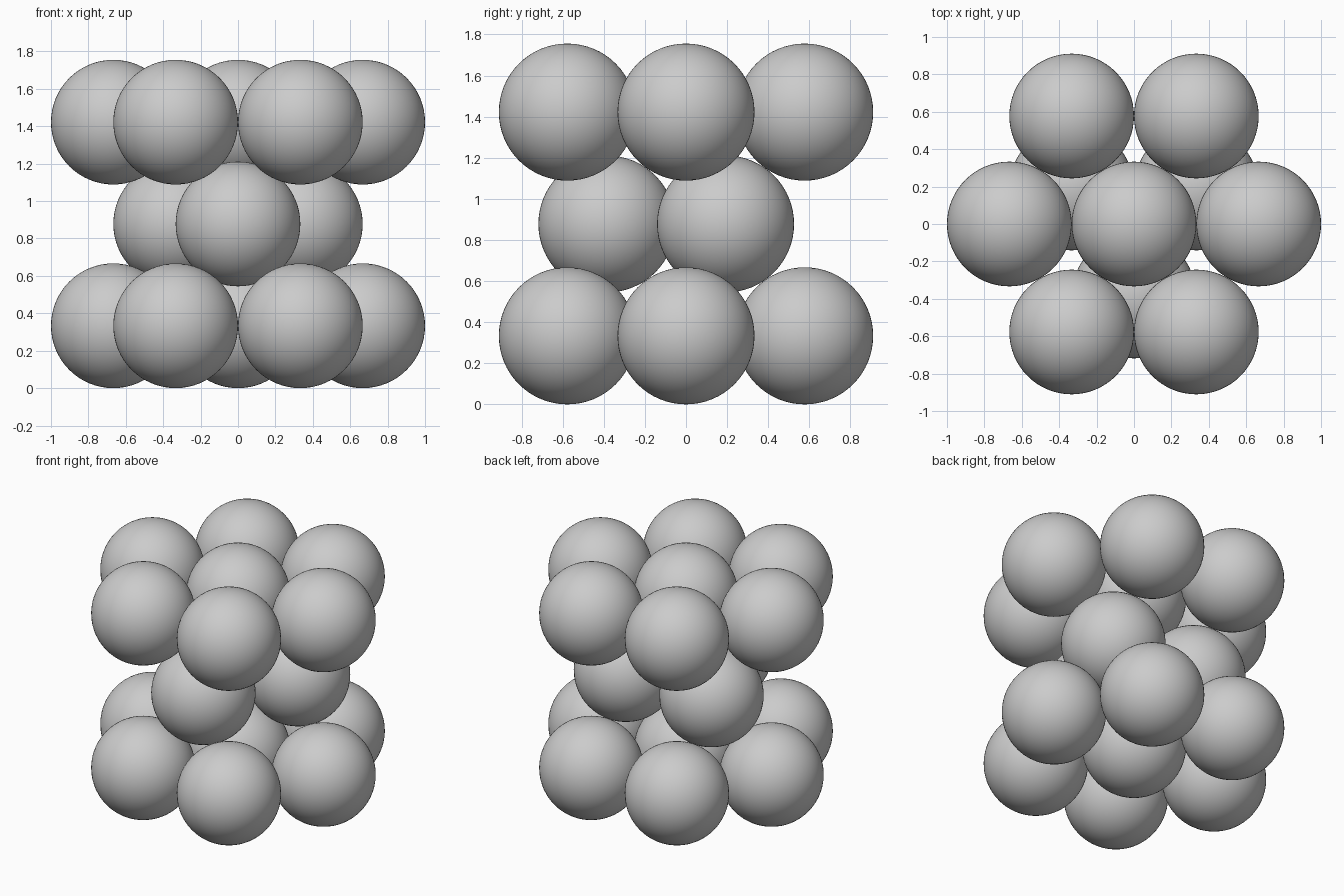
import bpy
from math import sin, cos, radians, sqrt

if "Cube" in bpy.data.objects:
    bpy.data.objects.remove(bpy.data.objects["Cube"])

R = 1 / 3                    # sphere radius
D = 2 * R                    # distance between touching centres
STEP = D * sqrt(2 / 3)       # height between close-packed layers


def ball(name, x, y, z):
    bpy.ops.mesh.primitive_uv_sphere_add(segments=64, ring_count=32, radius=R, location=(x, y, z))
    bpy.context.object.name = name
    bpy.ops.object.shade_smooth()


def ring(name, count, radius, start, z):
    for i in range(count):
        a = radians(start + 360 * i / count)
        ball(f"{name}_{i + 1}", radius * cos(a), radius * sin(a), z)


# Bottom and top layers: a centre sphere with six around it
for layer, z in (("bottom", R), ("top", R + 2 * STEP)):
    ball(f"{layer}_centre_sphere", 0, 0, z)
    ring(f"{layer}_outer_sphere", 6, D, 0, z)

# Middle layer: three spheres nested in the hollows
ring("middle_sphere", 3, D / sqrt(3), 30, R + STEP)
